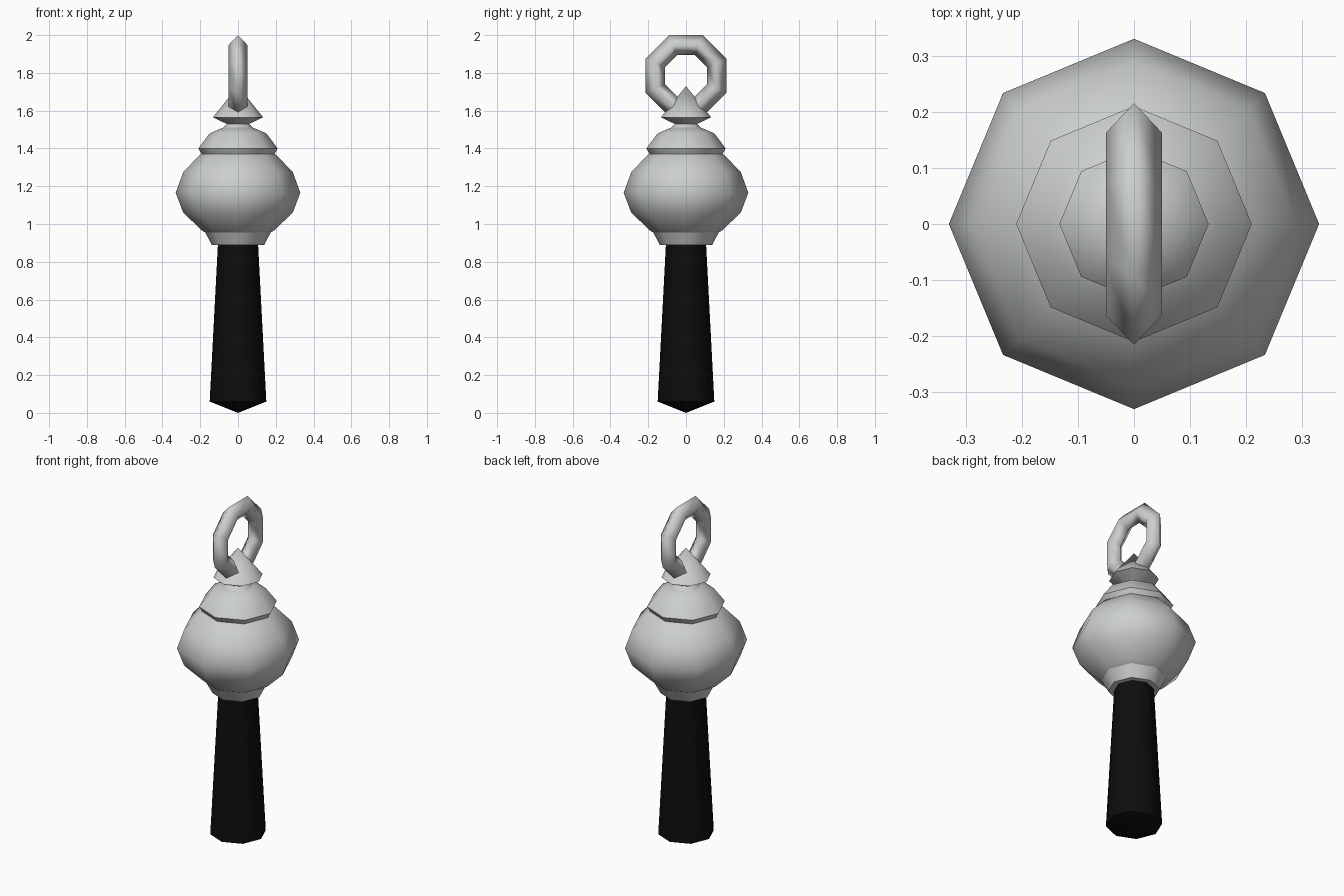
import bpy, bmesh
from math import cos, sin, pi

cube = bpy.data.objects.get("Cube")
if cube:
    bpy.data.objects.remove(cube)

SIDES = 8


def material(name, color):
    mat = bpy.data.materials.new(name)
    mat.use_nodes = True
    mat.diffuse_color = color
    bsdf = mat.node_tree.nodes["Principled BSDF"]
    bsdf.inputs["Base Color"].default_value = color
    bsdf.inputs["Roughness"].default_value = 0.6
    return mat


silver = material("pale silver", (0.6, 0.625, 0.61, 1))
black = material("black", (0.004, 0.004, 0.004, 1))


def finish(name, bm, mat, angle):
    bmesh.ops.recalc_face_normals(bm, faces=bm.faces)
    mesh = bpy.data.meshes.new(name)
    bm.to_mesh(mesh)
    bm.free()
    mesh.materials.append(mat)
    obj = bpy.data.objects.new(name, mesh)
    bpy.context.collection.objects.link(obj)
    bpy.ops.object.select_all(action='DESELECT')
    obj.select_set(True)
    bpy.context.view_layer.objects.active = obj
    bpy.ops.object.shade_smooth_by_angle(angle=angle)
    return obj


def lathe(name, profile, mat, angle=pi / 3):
    """Turn (radius, height) points round the z axis; both ends close."""
    bm = bmesh.new()
    rings = []
    for r, z in profile:
        if r == 0:
            rings.append([bm.verts.new((0, 0, z))] * SIDES)
        else:
            rings.append([bm.verts.new((r * cos(2 * pi * i / SIDES),
                                        r * sin(2 * pi * i / SIDES), z))
                          for i in range(SIDES)])
    for low, high in zip(rings, rings[1:]):
        for i in range(SIDES):
            j = (i + 1) % SIDES
            corners = dict.fromkeys((low[i], low[j], high[j], high[i]))
            bm.faces.new(list(corners))
    for end in (rings[0], rings[-1]):
        if end[0] is not end[1]:
            bm.faces.new(end)
    return finish(name, bm, mat, angle)


# Tapered handle with a shallow pointed end
lathe("handle", [(0, 0), (0.15, 0.06), (0.106, 0.9)], black)

# Collar, round body, domed shoulder and pointed finial
lathe("collar", [(0.138, 0.888), (0.175, 0.958)], silver)
lathe("body", [(0.14, 0.935), (0.19, 0.965), (0.29, 1.06), (0.33, 1.165),
               (0.29, 1.275), (0.2, 1.368), (0.14, 1.39)], silver)
lathe("shoulder", [(0.19, 1.365), (0.21, 1.4), (0.15, 1.48),
                   (0.075, 1.512)], silver)
lathe("finial", [(0.085, 1.505), (0.06, 1.53), (0.133, 1.565), (0, 1.73)],
      silver)

# Hanging ring: a diamond section swept round an octagon in the yz plane
bm = bmesh.new()
section = [(0.233, 0), (0.176, 0.05), (0.12, 0), (0.176, -0.05)]
loops = []
for i in range(SIDES):
    a = 2 * pi * (i + 0.5) / SIDES
    loops.append([bm.verts.new((x, r * cos(a), 1.785 + r * sin(a)))
                  for r, x in section])
for i in range(SIDES):
    here, there = loops[i], loops[(i + 1) % SIDES]
    for k in range(4):
        m = (k + 1) % 4
        bm.faces.new((here[k], here[m], there[m], there[k]))
finish("hanging_ring", bm, silver, pi)
